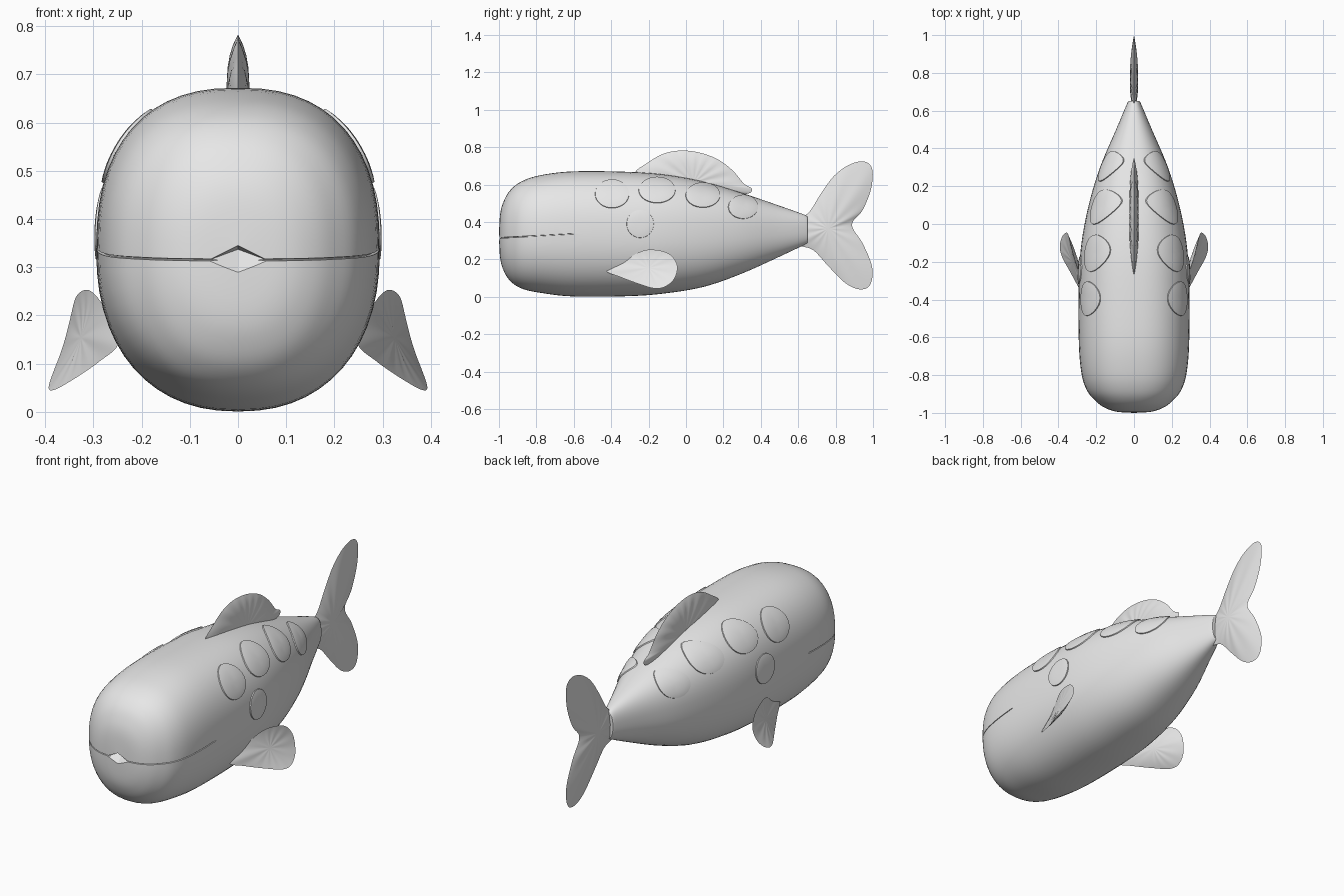
import bpy, bmesh, math
from mathutils import Vector

if "Cube" in bpy.data.objects:
    bpy.data.objects.remove(bpy.data.objects["Cube"])

grey = bpy.data.materials.new("plain_grey")
grey.use_nodes = True
grey.diffuse_color = (0.8, 0.8, 0.8, 1)
grey.node_tree.nodes["Principled BSDF"].inputs["Base Color"].default_value = (0.8, 0.8, 0.8, 1)


def make_object(name, bm, angle=40):
    bmesh.ops.recalc_face_normals(bm, faces=bm.faces)
    mesh = bpy.data.meshes.new(name)
    bm.to_mesh(mesh)
    bm.free()
    mesh.materials.append(grey)
    obj = bpy.data.objects.new(name, mesh)
    bpy.context.collection.objects.link(obj)
    smooth(obj, angle)
    return obj


def smooth(obj, angle):
    bpy.ops.object.select_all(action='DESELECT')
    obj.select_set(True)
    bpy.context.view_layer.objects.active = obj
    bpy.ops.object.shade_smooth_by_angle(angle=math.radians(angle))


def spline(points, steps, closed=False):
    """Sample a smooth curve through the points."""
    pts = [Vector(p) for p in points]
    n = len(pts)
    pick = (lambda i: pts[i % n]) if closed else (lambda i: pts[max(0, min(n - 1, i))])
    out = []
    for i in range(n if closed else n - 1):
        a, b, c, d = (pick(i + k) for k in (-1, 0, 1, 2))
        for s in range(steps):
            t = s / steps
            out.append(b + (c - a) * (t / 2) + (2 * a - 5 * b + 4 * c - d) * (t * t / 2)
                       + (3 * b - a - 3 * c + d) * (t ** 3 / 2))
    if not closed:
        out.append(pts[-1])
    return out


def bridge(bm, a, b):
    n = len(a)
    for i in range(n):
        j = (i + 1) % n
        bm.faces.new((a[i], a[j], b[j], b[i]))


def fan(bm, centre, ring):
    for i in range(len(ring)):
        bm.faces.new((centre, ring[i], ring[(i + 1) % len(ring)]))


# Body stations: y, half width, bottom, top
stations = spline([
    (-1, 0, .33, .33), (-.994, .09, .21, .44), (-.975, .15, .14, .51),
    (-.94, .2, .085, .57), (-.88, .25, .045, .617), (-.78, .28, .022, .65),
    (-.6, .293, .002, .671), (-.3, .292, .004, .668), (-.1, .278, .02, .652),
    (.1, .24, .055, .615), (.3, .18, .125, .555), (.5, .095, .215, .487),
    (.63, .04, .277, .44), (.65, .03, .29, .425)], 5)
POWER_TOP, POWER_LOW = 2.4, 2.25


def half_width(y, z):
    """Body half width at a side position, zero outside."""
    for p, q in zip(stations, stations[1:]):
        if p[0] <= y <= q[0]:
            s = p.lerp(q, (y - p[0]) / max(q[0] - p[0], 1e-6))
            t = (2 * z - s[2] - s[3]) / max(s[3] - s[2], 1e-6)
            n = POWER_TOP if t > 0 else POWER_LOW
            return s[1] * max(0, 1 - abs(t) ** n) ** (1 / n)
    return 0


# Body
bm = bmesh.new()
nose = bm.verts.new((0, -1, .33))
last = None
SIDES = 56
for y, w, low, top in stations[1:]:
    ring = []
    for i in range(SIDES):
        a = math.tau * i / SIDES
        c, s = math.cos(a), math.sin(a)
        e = 2 / (POWER_TOP if s > 0 else POWER_LOW)
        ring.append(bm.verts.new((math.copysign(w * abs(c) ** e, c), y,
                    (low + top) / 2 + math.copysign((top - low) / 2 * abs(s) ** e, s))))
    if last:
        bridge(bm, last, ring)
    else:
        fan(bm, nose, ring)
    last = ring
bm.faces.new(last)
body = make_object("body", bm)

# Mouth line cutter: a thin band that follows the head outline
side = []
for st in reversed(stations):
    lip = .315 + .055 * (st[0] + 1)
    if st[0] < -.6 and half_width(st[0], lip) > .012:
        side.append(Vector((half_width(st[0], lip), st[0], lip)))
path = side + [Vector((-p.x, p.y, p.z)) for p in reversed(side)]
bm = bmesh.new()
last = None
for i, p in enumerate(path):
    d = path[min(i + 1, len(path) - 1)] - path[max(i - 1, 0)]
    out = Vector((-d.y, d.x, 0)).normalized()
    if out.dot(p - Vector((0, -.6, p.z))) < 0:
        out = -out
    ring = [bm.verts.new(p + out * o + Vector((0, 0, h)))
            for o, h in ((.012, -.004), (.012, .004), (-.008, .001), (-.008, -.001))]
    if last:
        bridge(bm, last, ring)
    else:
        bm.faces.new(ring)
    last = ring
bm.faces.new(last)
line_cutter = make_object("mouth_line_cutter", bm)

# Mouth opening cutter: a diamond wedge with a sloping lower lip
bm = bmesh.new()
rim = [bm.verts.new(p) for p in ((-.062, -.997, .314), (0, -1, .288), (.062, -.997, .314), (0, -1, .345))]
fan(bm, bm.verts.new((0, -.955, .337)), rim)
fan(bm, bm.verts.new((0, -1.06, .315)), rim)
mouth_cutter = make_object("mouth_cutter", bm, 10)

# Cut the mouth into the body
for cutter in (line_cutter, mouth_cutter):
    mod = body.modifiers.new("cut", 'BOOLEAN')
    mod.operation = 'DIFFERENCE'
    mod.solver = 'EXACT'
    mod.object = cutter
    bpy.context.view_layer.objects.active = body
    bpy.ops.object.modifier_apply(modifier=mod.name)
    bpy.data.objects.remove(cutter)
smooth(body, 32)


def fin(name, outline, centre, place, thick, power, ribs):
    """Lens-shaped plate; place(u, v, offset) gives the 3D position."""
    edge = spline(outline, 6, closed=True)
    mid = Vector(centre)
    bm = bmesh.new()
    rim = [bm.verts.new(place(p.x, p.y, 0)) for p in edge]
    for sign in (-1, 1):
        last = None
        for s in (.2, .4, .6, .75, .87, .95):
            ring = []
            for p in edge:
                q = mid.lerp(p, s)
                a = math.atan2(p.y - mid.y, p.x - mid.x)
                t = thick * (1 - s ** power) * (1 + .14 * s * math.cos(ribs * a))
                ring.append(bm.verts.new(place(q.x, q.y, sign * t)))
            if last:
                bridge(bm, last, ring)
            else:
                fan(bm, bm.verts.new(place(mid.x, mid.y, sign * thick)), ring)
            last = ring
        bridge(bm, last, rim)
    return make_object(name, bm, 60)


def upright(u, v, off):
    return (off, u, v)


# Dorsal fin
fin("dorsal_fin", [(-.27, .655), (-.2, .72), (-.12, .765), (-.03, .782), (.07, .772),
                   (.17, .735), (.25, .675), (.31, .605), (.352, .578), (.32, .55),
                   (.15, .56), (-.1, .6)], (.04, .61), upright, .023, 4, 16)

# Tail fin
fin("tail_fin", [(.6, .41), (.66, .455), (.72, .55), (.79, .645), (.87, .705), (.95, .724),
                 (.995, .685), (.99, .58), (.945, .465), (.887, .385), (.945, .285),
                 (.995, .16), (.985, .065), (.93, .04), (.85, .075), (.76, .165),
                 (.68, .25), (.6, .28), (.58, .35)], (.76, .365), upright, .022, 2, 14)

# Pectoral fins and raised side spots, on both sides
spots = [(-.395, .55, .093, .077), (-.155, .57, .1, .07), (.09, .543, .094, .067),
         (.305, .48, .081, .064), (-.245, .39, .074, .076)]
for label, m in (("left", 1), ("right", -1)):
    def swept(u, v, off):
        x = .25 + .3 * (u + .42) - .35 * (v - .14) + 2.7 * (v - .14) ** 2
        return (m * (x + off), u, v + off * .3)

    fin(label + "_pectoral_fin", [(-.425, .14), (-.34, .188), (-.24, .243), (-.17, .252), (-.09, .23),
                                  (-.047, .17), (-.06, .1), (-.11, .055), (-.17, .045),
                                  (-.25, .068), (-.35, .105)], (-.2, .15), swept, .013, 2, 12)

    for k, (cy, cz, ry, rz) in enumerate(spots):
        bm = bmesh.new()

        def on_skin(y, z, lift):
            e = .01
            x = half_width(y, z)
            n = Vector((1, (half_width(y - e, z) - half_width(y + e, z)) / (2 * e),
                        (half_width(y, z - e) - half_width(y, z + e)) / (2 * e))).normalized()
            p = Vector((x, y, z)) + n * lift
            return bm.verts.new((m * p.x, p.y, p.z))

        last = None
        for r, lift in ((.3, .007), (.6, .007), (.85, .006), (.97, .005), (1, -.006)):
            ring = [on_skin(cy + r * ry * math.cos(math.tau * i / 32),
                            cz + r * rz * math.sin(math.tau * i / 32), lift) for i in range(32)]
            if last:
                bridge(bm, last, ring)
            else:
                fan(bm, on_skin(cy, cz, .007), ring)
            last = ring
        make_object(f"{label}_spot_{k + 1}", bm, 40)
